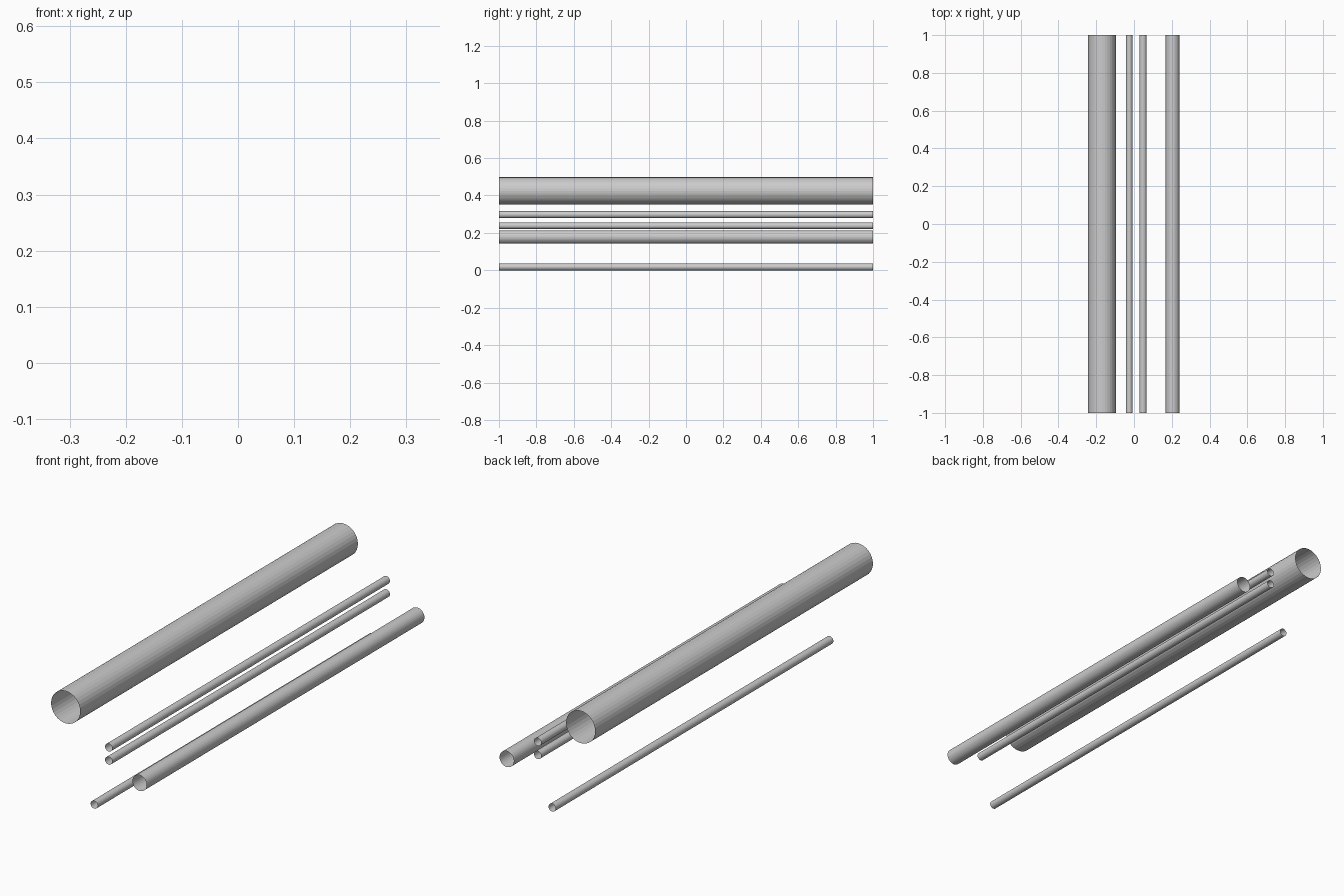
import bpy
import math

if "Cube" in bpy.data.objects:
    bpy.data.objects.remove(bpy.data.objects["Cube"])


def tube(name, x, z, radius):
    """Open-ended thin pipe running front to back."""
    bpy.ops.mesh.primitive_cylinder_add(
        vertices=32, radius=radius, depth=2, end_fill_type='NOTHING',
        location=(x, 0, z), rotation=(math.pi / 2, 0, 0))
    bpy.context.object.name = name


# Large main pipe, upper left
tube("large_pipe", -0.169, 0.424, 0.0735)

# Medium pipe, right
tube("medium_pipe", 0.204, 0.178, 0.036)

# Stacked pair of small pipes
for name, z in (("upper_small_pipe", 0.298), ("lower_small_pipe", 0.238)):
    tube(name, 0.048, z, 0.018)

# Small pipe at the bottom
tube("bottom_small_pipe", -0.025, 0.018, 0.018)
